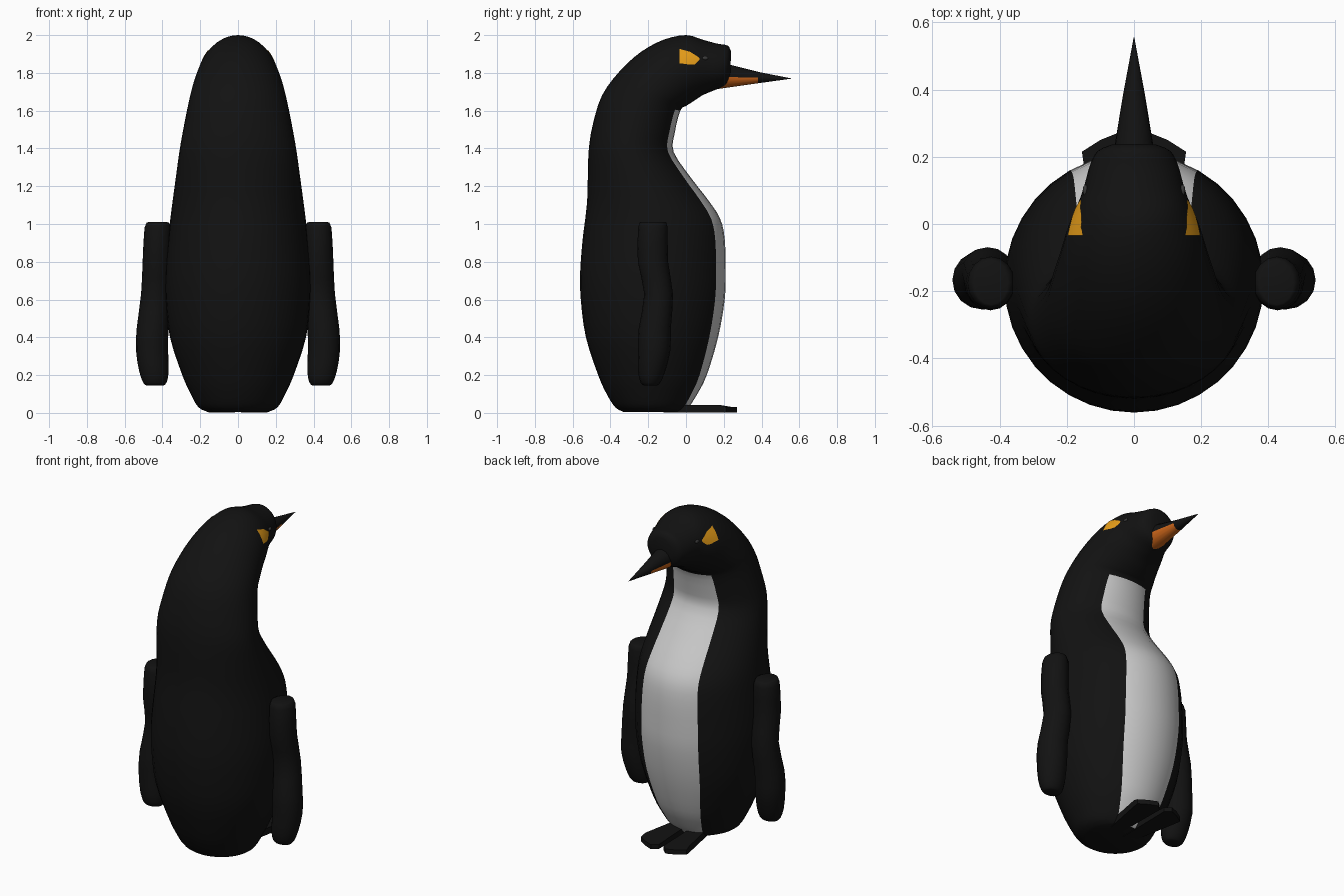
import bpy, bmesh, math
from mathutils import Vector

if "Cube" in bpy.data.objects:
    bpy.data.objects.remove(bpy.data.objects["Cube"])


def material(name, rgb):
    m = bpy.data.materials.new(name)
    m.diffuse_color = (*rgb, 1)
    m.use_nodes = True
    m.node_tree.nodes["Principled BSDF"].inputs["Base Color"].default_value = m.diffuse_color
    return m


black = material("black", (0.006, 0.006, 0.006))
white = material("white", (0.78, 0.78, 0.78))
orange = material("orange", (0.60, 0.13, 0.01))
yellow = material("yellow", (0.80, 0.34, 0.01))
grey = material("dark_grey", (0.04, 0.04, 0.04))


def finish(name, bm, mats, smooth=True):
    bmesh.ops.recalc_face_normals(bm, faces=bm.faces)
    me = bpy.data.meshes.new(name)
    bm.to_mesh(me)
    bm.free()
    ob = bpy.data.objects.new(name, me)
    bpy.context.collection.objects.link(ob)
    for m in mats:
        me.materials.append(m)
    if smooth:
        bpy.ops.object.select_all(action='DESELECT')
        ob.select_set(True)
        bpy.context.view_layer.objects.active = ob
        bpy.ops.object.shade_smooth_by_angle(angle=math.radians(50))
    return ob


def refine(rows, steps):
    """Catmull-Rom interpolation of the section table."""
    out = []
    for i in range(len(rows) - 1):
        quad = (rows[max(i - 1, 0)], rows[i], rows[i + 1], rows[min(i + 2, len(rows) - 1)])
        for s in range(steps):
            t = s / steps
            out.append([0.5 * (2 * b + (c - a) * t + (2 * a - 5 * b + 4 * c - d) * t * t
                               + (3 * b - a - 3 * c + d) * t ** 3) for a, b, c, d in zip(*quad)])
    return out + [list(rows[-1])]


def loft(rows, n, cx=None, pick=lambda ring, a: 0):
    """Rows: front y, front z, back y, back z, half width; pick gives a material slot."""
    bm = bmesh.new()
    rings = []
    for k, (fy, fz, by, bz, w) in enumerate(rows):
        mid, half = Vector((0, (fy + by) / 2, (fz + bz) / 2)), Vector((0, (fy - by) / 2, (fz - bz) / 2))
        mid.x = cx[k] if cx else 0
        rings.append([bm.verts.new(mid + half * math.cos(a) + Vector((w * math.sin(a), 0, 0)))
                      for a in (2 * math.pi * i / n for i in range(n))])
    for k in range(len(rings) - 1):
        for i in range(n):
            j = (i + 1) % n
            f = bm.faces.new((rings[k][i], rings[k][j], rings[k + 1][j], rings[k + 1][i]))
            f.material_index = pick(k, math.degrees(2 * math.pi * (i + 0.5) / n))
    bm.faces.new(rings[0])
    bm.faces.new(rings[-1])
    return bm


# Body, neck and head in one sweep with a white belly strip
sections = [
    (-0.01, 0.005, -0.33, 0.005, 0.16), (0.015, 0.03, -0.375, 0.03, 0.21),
    (0.06, 0.10, -0.42, 0.10, 0.25), (0.11, 0.20, -0.465, 0.20, 0.295),
    (0.17, 0.40, -0.53, 0.40, 0.36), (0.205, 0.60, -0.557, 0.60, 0.383),
    (0.21, 0.75, -0.56, 0.75, 0.384), (0.205, 0.92, -0.547, 0.92, 0.37),
    (0.18, 1.03, -0.533, 1.03, 0.358), (0.115, 1.13, -0.523, 1.13, 0.345),
    (0.03, 1.24, -0.52, 1.24, 0.33), (-0.065, 1.38, -0.515, 1.39, 0.31),
    (-0.06, 1.48, -0.495, 1.52, 0.29), (-0.03, 1.60, -0.445, 1.68, 0.262),
    (0.00, 1.625, -0.35, 1.81, 0.243), (0.04, 1.65, -0.24, 1.91, 0.22),
    (0.085, 1.68, -0.12, 1.975, 0.196), (0.13, 1.70, 0.00, 2.00, 0.163),
    (0.16, 1.712, 0.09, 1.975, 0.145), (0.19, 1.722, 0.165, 1.955, 0.130),
    (0.215, 1.735, 0.22, 1.945, 0.108), (0.235, 1.77, 0.238, 1.915, 0.065)]
STEPS = 3
body = finish("body", loft(refine(sections, STEPS), 36, pick=lambda k, a: int(
    k < 13 * STEPS and min(a, 360 - a) < 30)), [black, white])

# Beak with an orange lower plate
beak_rows = [(0.15, 1.712, 0.225, 1.845, 0.065), (0.38, 1.745, 0.385, 1.805, 0.033),
             (0.555, 1.769, 0.555, 1.771, 0.001)]
finish("beak", loft(beak_rows, 16, pick=lambda k, a: int(k == 0 and min(a, 360 - a) < 90)), [black, orange])

bpy.context.view_layer.update()


def surface(side, y, z, lift=0.004):
    hit, loc, nor, _ = body.ray_cast(Vector((side, y, z)), Vector((-side, 0, 0)))
    return loc + nor * lift


# Flipper sections: centre x, centre y, z, half x, half y
flipper = [
    (0.425, -0.175, 1.01, 0.05, 0.065), (0.425, -0.175, 0.98, 0.07, 0.078),
    (0.43, -0.175, 0.80, 0.075, 0.08), (0.435, -0.145, 0.63, 0.078, 0.076),
    (0.452, -0.165, 0.45, 0.084, 0.085), (0.455, -0.168, 0.33, 0.085, 0.085),
    (0.445, -0.182, 0.22, 0.078, 0.072), (0.440, -0.188, 0.16, 0.062, 0.052),
    (0.440, -0.188, 0.145, 0.045, 0.035)]
foot = [(0.02, -0.12), (0.015, 0.24), (0.05, 0.27), (0.10, 0.25), (0.155, 0.215), (0.15, 0.18), (0.10, -0.08)]

for side, label in ((1, "right"), (-1, "left")):
    # Flippers
    fine = refine(flipper, 2)
    finish(label + "_flipper", loft([(y + h, z, y - h, z, w) for x, y, z, w, h in fine], 16,
                                    cx=[side * r[0] for r in fine]), [black])

    # Webbed feet
    bm = bmesh.new()
    face = bm.faces.new([bm.verts.new((side * x, y, 0.002)) for x, y in foot])
    top = bmesh.ops.extrude_face_region(bm, geom=[face])["geom"]
    for v in top:
        if isinstance(v, bmesh.types.BMVert):
            v.co.z = 0.042 if v.co.y < 0.2 else 0.03 
    finish(label + "_foot", bm, [black], smooth=False)

    # Yellow cheek patch laid on the head surface, tapering forward
    bm = bmesh.new()
    cols = []
    for y, lo, hi in ((-0.035, 1.85, 1.925), (-0.01, 1.847, 1.918), (0.02, 1.842, 1.91),
                      (0.045, 1.845, 1.895), (0.07, 1.868, 1.878)):
        cols.append([bm.verts.new(surface(side, y, lo + (hi - lo) * t / 4)) for t in range(5)])
    for a, b in zip(cols, cols[1:]):
        for t in range(4):
            bm.faces.new((a[t], b[t], b[t + 1], a[t + 1]))
    patch = finish(label + "_cheek_patch", bm, [yellow])
    if patch.data.polygons[0].normal.x * side < 0:
        patch.data.flip_normals()

    # Eyes
    bpy.ops.mesh.primitive_uv_sphere_add(segments=16, ring_count=8, radius=1,
                                         location=surface(side, 0.10, 1.878, 0))
    eye = bpy.context.object
    eye.name = label + "_eye"
    eye.scale = (0.008, 0.017, 0.01)
    eye.data.materials.append(grey)
    bpy.ops.object.shade_smooth_by_angle()
